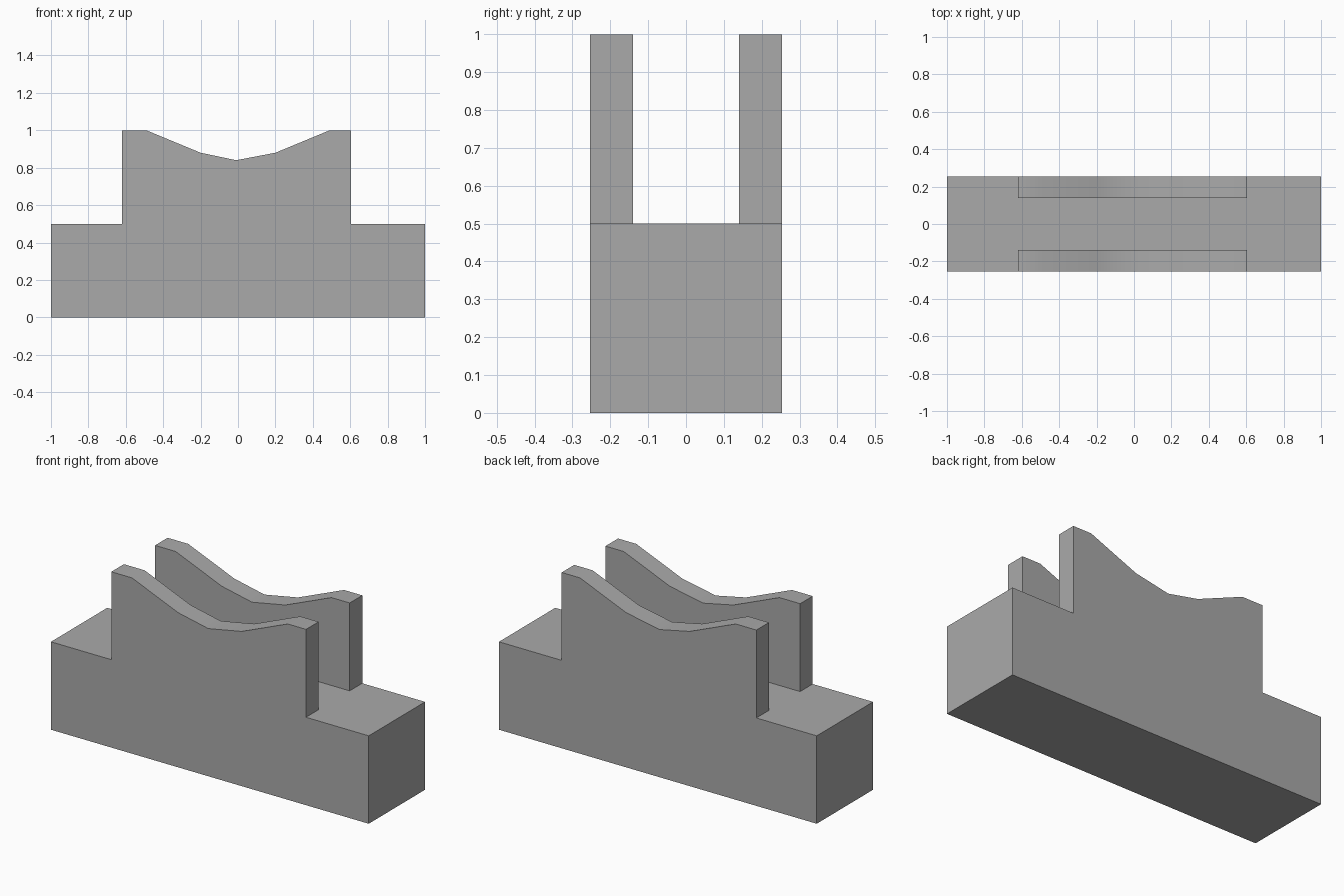
import bpy
import bmesh
from math import radians

cube = bpy.data.objects.get("Cube")
if cube:
    bpy.data.objects.remove(cube, do_unlink=True)

HALF_DEPTH = 0.253
WALL_INNER = 0.14
BASE_TOP = 0.5

# Single plain grey
grey = bpy.data.materials.new("plain_grey")
grey.use_nodes = True
colour = (0.4, 0.4, 0.4, 1)
grey.diffuse_color = colour
grey.node_tree.nodes["Principled BSDF"].inputs["Base Color"].default_value = colour


def extrude_profile(name, profile, y0, y1):
    """Extrude an (x, z) outline from y0 to y1."""
    bm = bmesh.new()
    face = bm.faces.new([bm.verts.new((x, y0, z)) for x, z in profile])
    result = bmesh.ops.extrude_face_region(bm, geom=[face])
    moved = [g for g in result["geom"] if isinstance(g, bmesh.types.BMVert)]
    bmesh.ops.translate(bm, verts=moved, vec=(0, y1 - y0, 0))
    bmesh.ops.recalc_face_normals(bm, faces=bm.faces)
    mesh = bpy.data.meshes.new(name)
    bm.to_mesh(mesh)
    bm.free()
    mesh.materials.append(grey)
    obj = bpy.data.objects.new(name, mesh)
    bpy.context.collection.objects.link(obj)
    # Soften the dipped top edge, keep square corners sharp
    bpy.ops.object.select_all(action="DESELECT")
    obj.select_set(True)
    bpy.context.view_layer.objects.active = obj
    bpy.ops.object.shade_smooth_by_angle(angle=radians(30))
    return obj


# Solid rectangular base
extrude_profile("base", [(-1, 0), (1, 0), (1, BASE_TOP), (-1, BASE_TOP)],
                -HALF_DEPTH, HALF_DEPTH)

# Two upright cradle walls with a dipped top
wall = [(-0.62, BASE_TOP), (0.605, BASE_TOP), (0.605, 1), (0.49, 1), (0.2, 0.88),
        (-0.01, 0.84), (-0.2, 0.88), (-0.49, 1), (-0.62, 1)]
extrude_profile("front_wall", wall, -HALF_DEPTH, -WALL_INNER)
extrude_profile("back_wall", wall, WALL_INNER, HALF_DEPTH)
